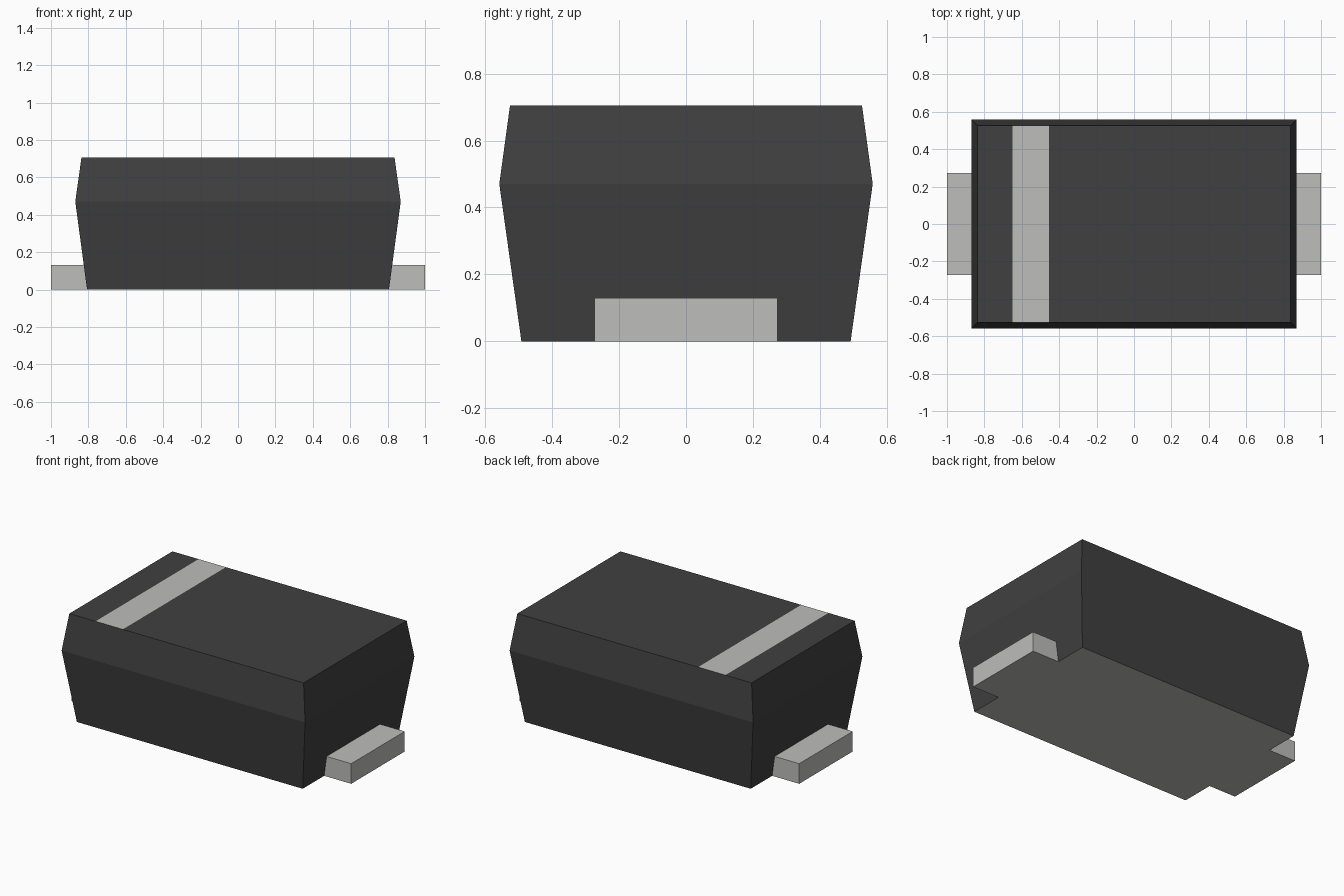
import bpy, bmesh

cube = bpy.data.objects.get("Cube")
if cube:
    bpy.data.objects.remove(cube, do_unlink=True)


def make_material(name, rgb):
    mat = bpy.data.materials.new(name)
    mat.use_nodes = True
    mat.diffuse_color = (*rgb, 1)
    bsdf = next(n for n in mat.node_tree.nodes if n.type == 'BSDF_PRINCIPLED')
    bsdf.inputs["Base Color"].default_value = (*rgb, 1)
    return mat


black = make_material("black plastic", (0.051, 0.051, 0.051))
silver = make_material("light grey metal", (0.51, 0.51, 0.50))


def make_object(name, bm, materials):
    bmesh.ops.recalc_face_normals(bm, faces=bm.faces[:])
    mesh = bpy.data.meshes.new(name)
    bm.to_mesh(mesh)
    bm.free()
    for mat in materials:
        mesh.materials.append(mat)
    obj = bpy.data.objects.new(name, mesh)
    bpy.context.collection.objects.link(obj)
    return obj


# Moulded body: three stacked rectangles (half x, half y, z)
SECTIONS = [(0.807, 0.492, 0.0), (0.87, 0.558, 0.47), (0.837, 0.526, 0.705)]
BAND = (-0.65, -0.455)

bm = bmesh.new()
rings = [[bm.verts.new((sx * hx, sy * hy, z))
          for sx, sy in ((-1, -1), (1, -1), (1, 1), (-1, 1))]
         for hx, hy, z in SECTIONS]
for low, high in zip(rings, rings[1:]):
    for i in range(4):
        j = (i + 1) % 4
        bm.faces.new((low[i], low[j], high[j], high[i]))
bm.faces.new(rings[0][::-1])
bm.faces.new(rings[-1])
bm.normal_update()

# Cut the polarity band into the top face
for x in BAND:
    top = [f for f in bm.faces if f.normal.z > 0.9]
    edges = {e for f in top for e in f.edges}
    verts = {v for f in top for v in f.verts}
    bmesh.ops.bisect_plane(bm, geom=top + list(edges) + list(verts),
                           plane_co=(x, 0, 0), plane_no=(1, 0, 0))
    bm.normal_update()

# Metal colour on the underside and on the band
for f in bm.faces:
    in_band = BAND[0] < f.calc_center_median().x < BAND[1]
    if f.normal.z < -0.9 or (f.normal.z > 0.9 and in_band):
        f.material_index = 1
make_object("body", bm, [black, silver])


# Flat terminals at both ends
def terminal(name, side):
    bm = bmesh.new()
    bmesh.ops.create_cube(bm, size=1)
    inner, outer = 0.805, 1.0
    for v in bm.verts:
        v.co.x = side * (outer if v.co.x > 0 else inner)
        v.co.y *= 2 * 0.273
        v.co.z = 0.13 if v.co.z > 0 else 0.0
    make_object(name, bm, [silver])


terminal("left_terminal", 1)
terminal("right_terminal", -1)
